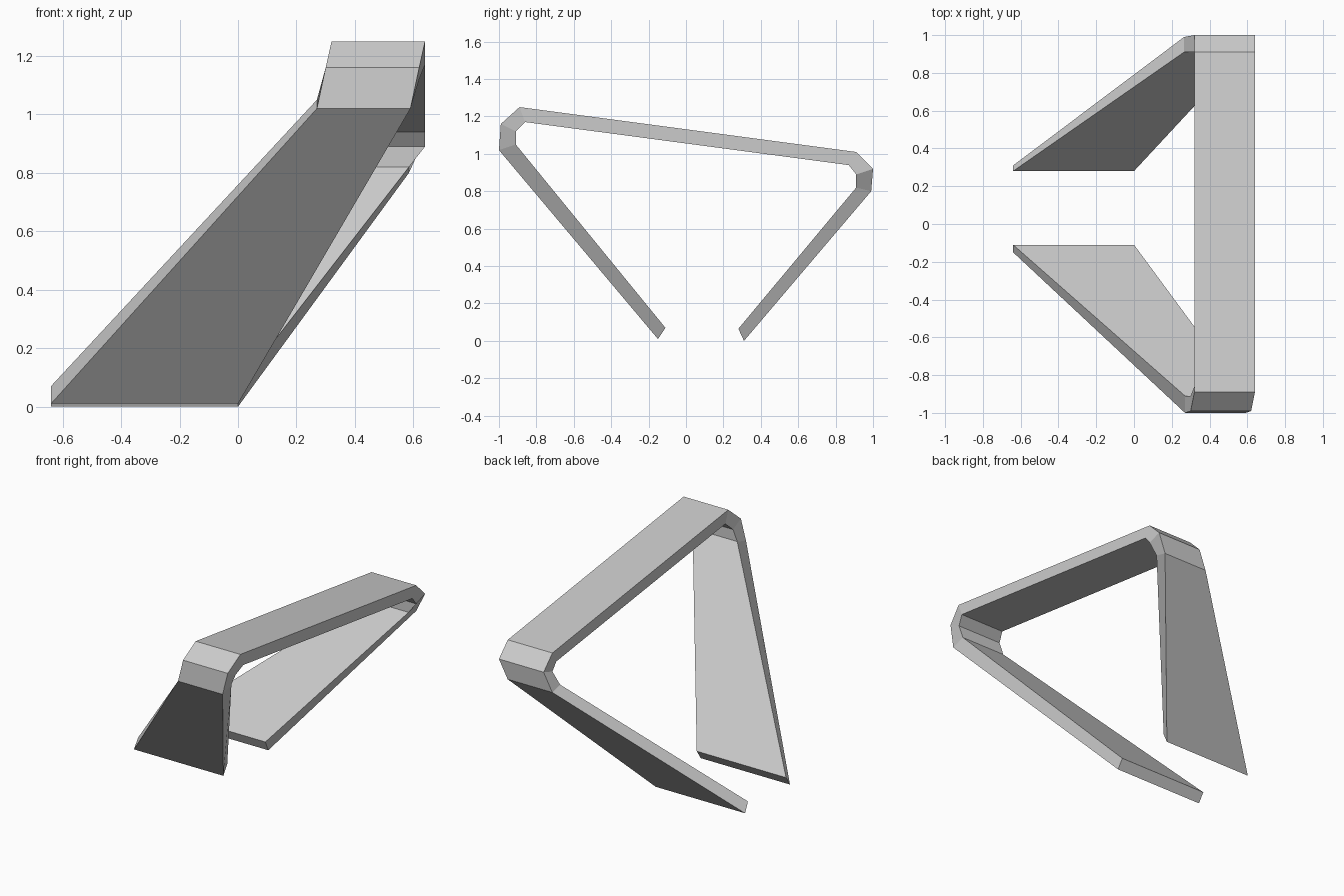
import bpy
import bmesh

cube = bpy.data.objects.get("Cube")
if cube:
    bpy.data.objects.remove(cube, do_unlink=True)

grey = bpy.data.materials.new("light grey")
grey.use_nodes = True
colour = (0.6, 0.6, 0.6, 1)
grey.diffuse_color = colour
grey.node_tree.nodes["Principled BSDF"].inputs["Base Color"].default_value = colour

# Cross-sections along the folded band: x start, width, outer (y, z), inner (y, z)
sections = [
    (-0.64, 0.64, (-0.15, 0.01), (-0.11, 0.07)),   # front foot
    (0.27, 0.32, (-1.0, 1.02), (-0.91, 1.05)),     # front bend
    (0.30, 0.32, (-0.99, 1.16), (-0.91, 1.12)),
    (0.32, 0.32, (-0.89, 1.25), (-0.86, 1.17)),
    (0.32, 0.32, (0.91, 1.01), (0.87, 0.94)),      # rear bend
    (0.32, 0.32, (1.0, 0.92), (0.91, 0.89)),
    (0.265, 0.32, (0.99, 0.80), (0.91, 0.82)),
    (-0.64, 0.64, (0.31, 0.0), (0.28, 0.065)),     # rear foot
]

# Loft the band and cap both feet
bm = bmesh.new()
rings = []
for x, width, outer, inner in sections:
    corners = [(x, *outer), (x + width, *outer), (x + width, *inner), (x, *inner)]
    rings.append([bm.verts.new(c) for c in corners])
for a, b in zip(rings, rings[1:]):
    for i in range(4):
        j = (i + 1) % 4
        bm.faces.new((a[i], a[j], b[j], b[i]))
bm.faces.new(rings[0])
bm.faces.new(rings[-1])
bmesh.ops.recalc_face_normals(bm, faces=bm.faces)

mesh = bpy.data.meshes.new("folded_band")
bm.to_mesh(mesh)
bm.free()
mesh.materials.append(grey)
band = bpy.data.objects.new("folded_band", mesh)
bpy.context.collection.objects.link(band)
